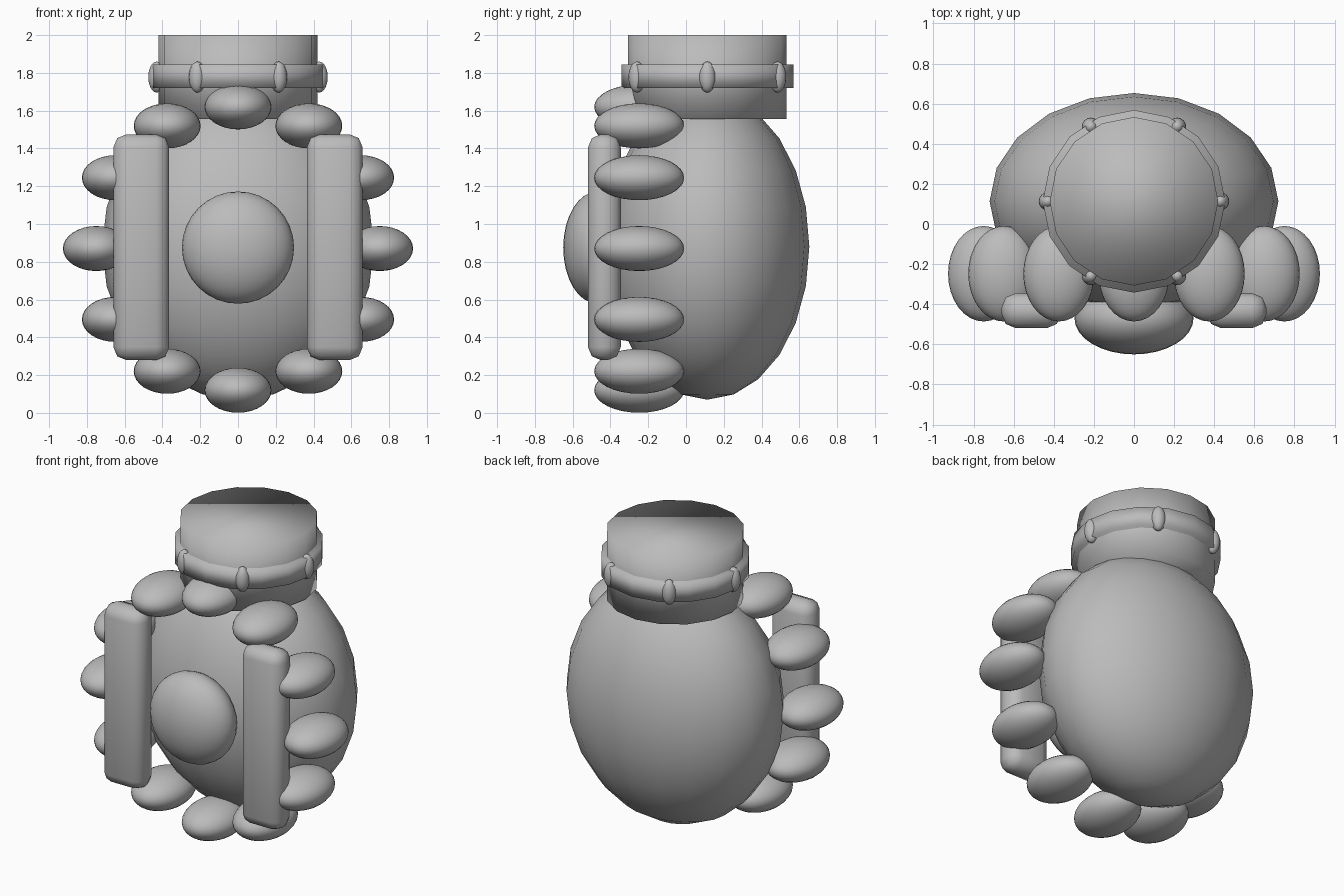
import bpy
from math import sin, cos, radians

old = bpy.data.objects.get("Cube")
if old:
    bpy.data.objects.remove(old, do_unlink=True)

# Single flat colour
GREY = (0.5, 0.5, 0.5, 1)
grey = bpy.data.materials.new("plain_grey")
grey.use_nodes = True
grey.diffuse_color = GREY
grey.node_tree.nodes["Principled BSDF"].inputs["Base Color"].default_value = GREY


def finish(name):
    ob = bpy.context.object
    ob.name = name
    ob.data.materials.append(grey)
    bpy.ops.object.shade_smooth()
    return ob


def ellipsoid(name, centre, radii, segments=32, rings=16):
    bpy.ops.mesh.primitive_uv_sphere_add(segments=segments, ring_count=rings, location=centre)
    bpy.context.object.scale = radii
    return finish(name)


def drum(name, radius, bottom, top):
    bpy.ops.mesh.primitive_cylinder_add(vertices=16, radius=radius, depth=top - bottom,
                                        location=(0, AXIS_Y, (top + bottom) / 2))
    return finish(name)


AXIS_Y = 0.113
MID_Z = 0.87

# Egg-shaped body and round front boss
ellipsoid("body", (0, AXIS_Y, 0.88), (0.72, 0.54, 0.81), 20, 12)
ellipsoid("front_boss", (0, -0.47, 0.875), (0.297, 0.18, 0.297))

# Neck with its collar band
drum("neck", 0.42, 1.555, 2.0)
drum("collar", 0.455, 1.72, 1.845)

# Studs around the collar
for i in range(6):
    a = radians(60 * i)
    ellipsoid(f"collar_stud_{i + 1}", (0.43 * cos(a), AXIS_Y + 0.43 * sin(a), 1.778),
              (0.045, 0.045, 0.082), 16, 12)

# Wreath of oval lobes around the body
for i in range(12):
    a = radians(30 * i)
    ellipsoid(f"lobe_{i + 1}", (0.75 * sin(a), -0.248, MID_Z + 0.75 * cos(a)),
              (0.177, 0.238, 0.119))

# Upright rounded bars on both sides of the front
for side, x in (("left", 0.512), ("right", -0.512)):
    bpy.ops.mesh.primitive_cube_add(size=1, location=(x, -0.432, 0.877))
    bar = bpy.context.object
    bar.scale = (0.296, 0.174, 1.196)
    bpy.ops.object.transform_apply(location=False, rotation=False, scale=True)
    bevel = bar.modifiers.new("rounding", 'BEVEL')
    bevel.width = 0.07
    bevel.segments = 2
    finish(f"{side}_bar")
